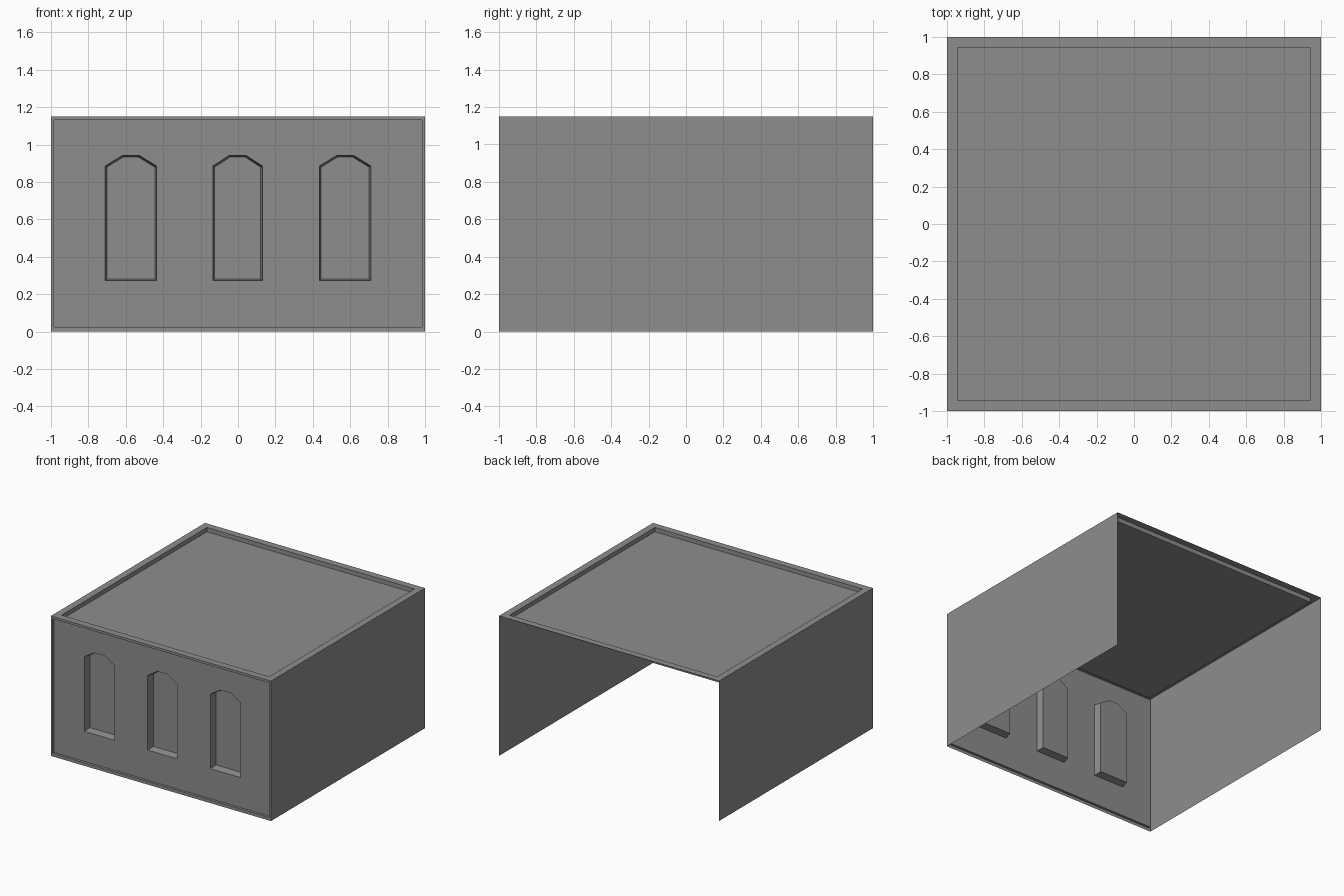
import bpy
import bmesh
from mathutils import Vector

cube = bpy.data.objects.get("Cube")
if cube:
    bpy.data.objects.remove(cube, do_unlink=True)

HEIGHT = 1.15

grey = bpy.data.materials.new("stone_grey")
grey.use_nodes = True
GREY = (0.27, 0.27, 0.27, 1)
grey.diffuse_color = GREY
grey.node_tree.nodes["Principled BSDF"].inputs["Base Color"].default_value = GREY


def rect(x, lo, hi):
    return [(-x, lo), (x, lo), (x, hi), (-x, hi)]


def window(centre, half, inset=0.0):
    """Arched outline; inset shrinks it for the tapered reveal."""
    w, flat, i = half - inset, 0.045 - inset * 0.3, inset
    pts = [(-w, 0.272 + i), (w, 0.272 + i), (w, 0.885 - i * 0.6),
           (flat, 0.942 - i), (-flat, 0.942 - i), (-w, 0.885 - i * 0.6)]
    return [(centre + x, z) for x, z in pts]


def ring(bm, points, place):
    """Closed loop of edges, with place mapping 2D points to 3D."""
    verts = [bm.verts.new(place(u, v)) for u, v in points]
    return [bm.edges.new((a, b)) for a, b in zip(verts, verts[1:] + verts[:1])]


def bridge(bm, a, b):
    bmesh.ops.bridge_loops(bm, edges=a + b)


def finish(bm, name, outward):
    """Turn the faces outward and make the object."""
    bmesh.ops.recalc_face_normals(bm, faces=bm.faces)
    bm.normal_update()
    facing = sum((f.normal * f.calc_area() for f in bm.faces), Vector())
    if facing.dot(Vector(outward)) < 0:
        bmesh.ops.reverse_faces(bm, faces=bm.faces)
    mesh = bpy.data.meshes.new(name)
    bm.to_mesh(mesh)
    bm.free()
    mesh.materials.append(grey)
    obj = bpy.data.objects.new(name, mesh)
    bpy.context.collection.objects.link(obj)


def front_plane(y):
    return lambda x, z: (x, y, z)


def roof_plane(z):
    return lambda x, y: (x, y, z)


# Front wall: rim, sunken panel and three blind arched windows
bm = bmesh.new()
outer = ring(bm, rect(1, 0, HEIGHT), front_plane(-1))
lip = ring(bm, rect(0.985, 0.025, HEIGHT - 0.02), front_plane(-1))
panel = ring(bm, rect(0.985, 0.025, HEIGHT - 0.02), front_plane(-0.98))
bridge(bm, outer, lip)
bridge(bm, lip, panel)
border = list(panel)
reveals = []
for centre, half in ((-0.573, 0.138), (-0.002, 0.133), (0.573, 0.138)):
    mouth = ring(bm, window(centre, half), front_plane(-0.98))
    back = ring(bm, window(centre, half, 0.01), front_plane(-0.92))
    border += mouth
    reveals.append((mouth, back))
bmesh.ops.triangle_fill(bm, edges=border, use_beauty=True, normal=(0, -1, 0))
for mouth, back in reveals:
    bridge(bm, mouth, back)
    bmesh.ops.contextual_create(bm, geom=back)
finish(bm, "front_wall", (0, -1, 0))

# Flat roof with a raised rim
bm = bmesh.new()
outer = ring(bm, rect(1, -1, 1), roof_plane(HEIGHT))
lip = ring(bm, rect(0.943, -0.943, 0.943), roof_plane(HEIGHT))
floor = ring(bm, rect(0.943, -0.943, 0.943), roof_plane(HEIGHT - 0.035))
bridge(bm, outer, lip)
bridge(bm, lip, floor)
bmesh.ops.contextual_create(bm, geom=floor)
finish(bm, "roof", (0, 0, 1))

# Thin side walls; the back and underside stay open
for name, side in (("left_wall", 1), ("right_wall", -1)):
    bm = bmesh.new()
    edges = ring(bm, [(-1, 0), (1, 0), (1, HEIGHT), (-1, HEIGHT)],
                 lambda y, z: (side, y, z))
    bmesh.ops.contextual_create(bm, geom=edges)
    finish(bm, name, (side, 0, 0))
